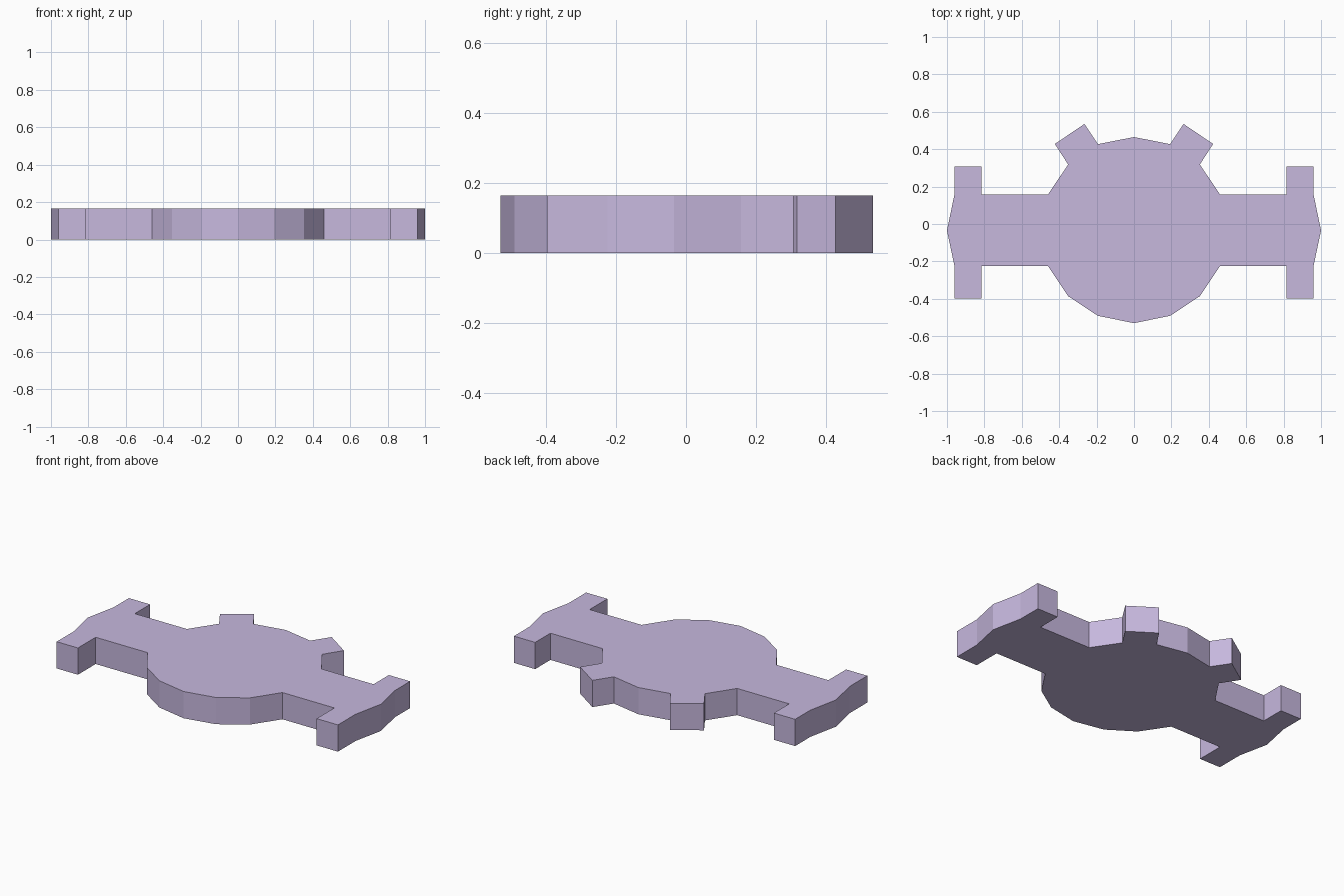
import bpy, bmesh

if "Cube" in bpy.data.objects:
    bpy.data.objects.remove(bpy.data.objects["Cube"])

HEIGHT = 0.165

# Right half of the outline, from top centre clockwise to bottom centre
half = [
    (0, 0.465), (0.193, 0.427),                          # disc, back
    (0.265, 0.535), (0.423, 0.428), (0.352, 0.318),      # angled tab
    (0.46, 0.158),                                       # disc meets arm
    (0.815, 0.158), (0.815, 0.307), (0.96, 0.307),       # arm and back prong
    (0.96, 0.158), (1.0, -0.035), (0.96, -0.224),        # bowed end
    (0.96, -0.397), (0.815, -0.397), (0.815, -0.224),    # front prong
    (0.46, -0.224), (0.352, -0.386), (0.193, -0.491),    # disc, front
    (0, -0.53),
]
outline = half + [(-x, y) for x, y in reversed(half[1:-1])]

# Extrude the mirrored outline into a flat plate
bm = bmesh.new()
base = bm.faces.new([bm.verts.new((x, y, 0)) for x, y in outline])
top = bmesh.ops.extrude_face_region(bm, geom=[base], use_keep_orig=True)["geom"]
bmesh.ops.translate(bm, vec=(0, 0, HEIGHT),
                    verts=[v for v in top if isinstance(v, bmesh.types.BMVert)])
bmesh.ops.recalc_face_normals(bm, faces=bm.faces)
mesh = bpy.data.meshes.new("winged_plate")
bm.to_mesh(mesh)
bm.free()

plate = bpy.data.objects.new("winged_plate", mesh)
bpy.context.collection.objects.link(plate)

# Lilac colour
lilac = bpy.data.materials.new("lilac")
lilac.diffuse_color = (0.57, 0.48, 0.73, 1)
lilac.use_nodes = True
lilac.node_tree.nodes["Principled BSDF"].inputs["Base Color"].default_value = lilac.diffuse_color
mesh.materials.append(lilac)
